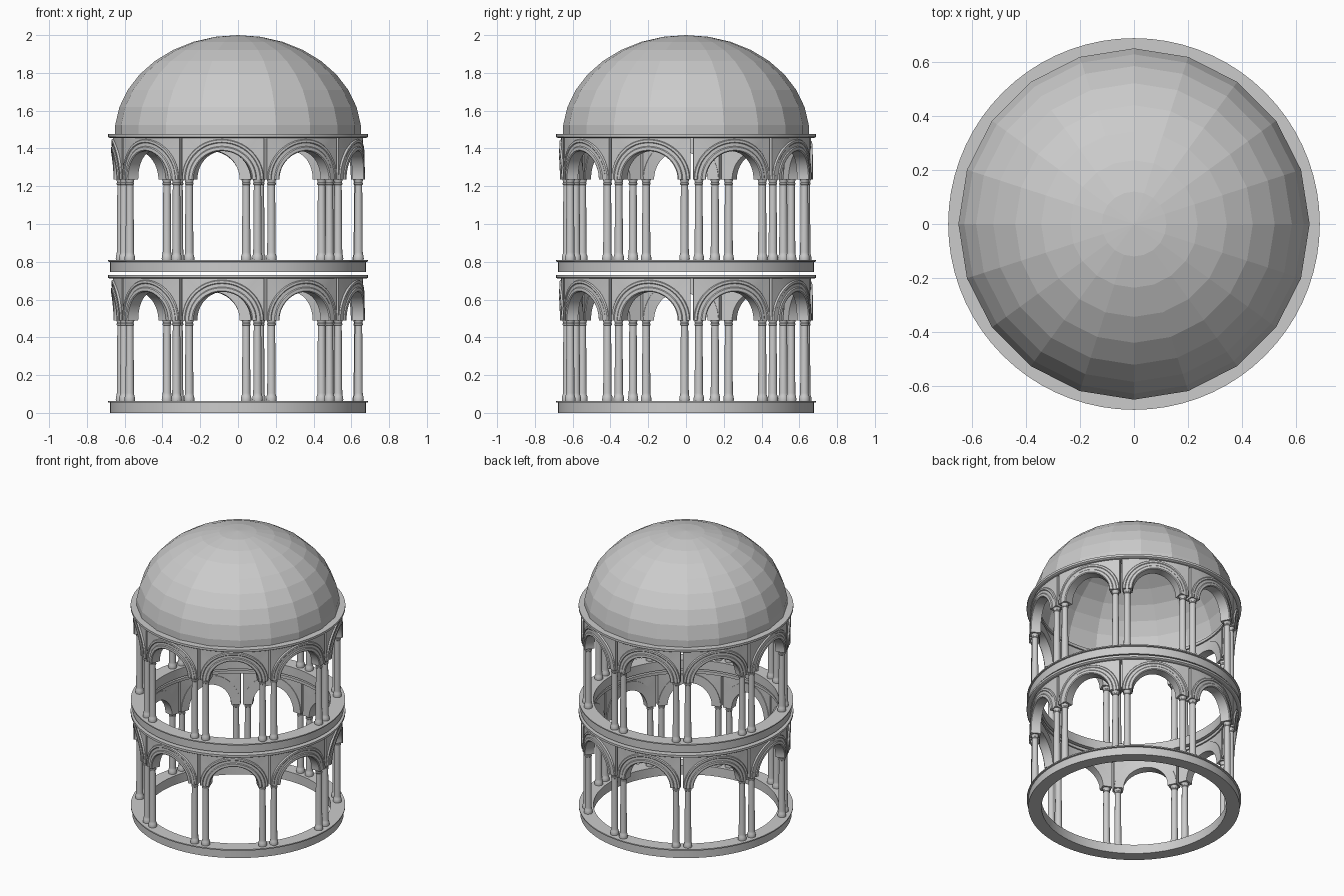
import bpy, bmesh
from math import sin, cos, pi, radians

if "Cube" in bpy.data.objects:
    bpy.data.objects.remove(bpy.data.objects["Cube"])

BAYS = 9
FIRST_GAP = radians(2.7)     # direction of the gap between two bays
STEP = 2 * pi / BAYS
R_MID = 0.64                 # radius on which flat bay widths are measured
SPRING, CAP_Z = 0.49, 0.712  # arch springing and top of the spandrels
UPPER = 0.745                # lift of the second storey


def finish(name, bm, angle=None):
    bmesh.ops.recalc_face_normals(bm, faces=bm.faces[:])
    me = bpy.data.meshes.new(name)
    bm.to_mesh(me)
    bm.free()
    ob = bpy.data.objects.new(name, me)
    bpy.context.collection.objects.link(ob)
    if angle:
        bpy.ops.object.select_all(action='DESELECT')
        ob.select_set(True)
        bpy.context.view_layer.objects.active = ob
        bpy.ops.object.shade_smooth_by_angle(angle=radians(angle))
    return ob


def bridge(bm, rows, close_rows=False, close_cols=False):
    """Fill quads between rows of vertices."""
    n, m = len(rows), len(rows[0])
    for i in range(n if close_rows else n - 1):
        for j in range(m if close_cols else m - 1):
            a, b = rows[i], rows[(i + 1) % n]
            k = (j + 1) % m
            bm.faces.new((a[j], a[k], b[k], b[j]))


def lathe(bm, profile, seg, centre=(0, 0, 0), ring=False):
    """Revolve (radius, z) points; ring closes the section, otherwise ends are capped."""
    cx, cy, cz = centre
    rows = [[bm.verts.new((cx + r * cos(2 * pi * i / seg), cy + r * sin(2 * pi * i / seg), cz + z))
             for i in range(seg)] for r, z in profile]
    bridge(bm, rows, ring, True)
    if not ring:
        bm.faces.new(rows[0])
        bm.faces.new(rows[-1])


def sweep_arch(bm, section, mid, lift):
    """Solid arch wrapped on the drum; each step gives a closed (u, z, radius) section."""
    n = 32
    rows = []
    for i in range(n + 1):
        row = []
        for u, z, r in section(pi * i / n):
            a = mid + u / R_MID
            row.append(bm.verts.new((r * cos(a), r * sin(a), z + SPRING + lift)))
        rows.append(row)
    bridge(bm, rows, False, True)
    bm.faces.new(rows[0])
    bm.faces.new(rows[-1])


def spandrel(t):
    # round opening inside, rectangular outline outside
    c, s = cos(t), sin(t)
    k = 1 / max(abs(c), abs(s))
    inner = (0.165 * c, 0.165 * s)
    outer = (0.216 * c * k, (CAP_Z - SPRING) * s * k)
    return [(*inner, 0.61), (*inner, 0.662), (*outer, 0.662), (*outer, 0.61)]


MOULDING = [(0.151, 0.605), (0.151, 0.667), (0.156, 0.672), (0.172, 0.672), (0.177, 0.667),
            (0.194, 0.667), (0.198, 0.671), (0.210, 0.671), (0.214, 0.665), (0.214, 0.605)]


def archivolt(t):
    return [(p * cos(t), p * sin(t), d) for p, d in MOULDING]


BASE = [(0.593, 0), (0.677, 0), (0.677, 0.054), (0.687, 0.056), (0.687, 0.064), (0.593, 0.064)]
CAP = [(0.60, 0.711), (0.68, 0.711), (0.688, 0.716), (0.688, 0.731), (0.60, 0.731)]
COLUMN = [(0.027, 0.063), (0.028, 0.072), (0.026, 0.088), (0.023, 0.095), (0.0225, 0.105),
          (0.0195, 0.462), (0.023, 0.465), (0.023, 0.472), (0.020, 0.475), (0.025, 0.491)]

for tier, lift in (("lower", 0), ("upper", UPPER)):
    # floor ring and cornice ring
    for part, prof in (("floor_ring", BASE), ("cornice_ring", CAP)):
        bm = bmesh.new()
        lathe(bm, prof, 72, (0, 0, lift), True)
        finish(f"{tier}_{part}", bm, 30)

    # arches, spandrels and paired columns of each bay
    walls, mouldings, columns = bmesh.new(), bmesh.new(), bmesh.new()
    for b in range(BAYS):
        mid = FIRST_GAP + STEP * (b + 0.5)
        sweep_arch(walls, spandrel, mid, lift)
        sweep_arch(mouldings, archivolt, mid, lift)
        for side in (-1, 1):
            a = mid + side * radians(16.6)
            lathe(columns, COLUMN, 16, (0.638 * cos(a), 0.638 * sin(a), lift))
    finish(f"{tier}_spandrels", walls, 30)
    finish(f"{tier}_arch_mouldings", mouldings, 30)
    finish(f"{tier}_columns", columns, 40)

# faceted dome: twenty sides, open underneath, short upright skirt
SIDES, ROWS = 20, 8
bm = bmesh.new()
R, H, Z0 = 0.653, 0.525, 1.475
profile = [(R * sin(pi / 17 * i), Z0 + H * cos(pi / 17 * i)) for i in range(ROWS, 0, -1)]
profile.insert(0, (profile[0][0], 1.465))
rows = [[bm.verts.new((r * cos(2 * pi * i / SIDES), r * sin(2 * pi * i / SIDES), z))
         for i in range(SIDES)] for r, z in profile]
bridge(bm, rows, False, True)
tip = bm.verts.new((0, 0, Z0 + H))
for i in range(SIDES):
    bm.faces.new((rows[-1][i], rows[-1][(i + 1) % SIDES], tip))
finish("dome", bm)
